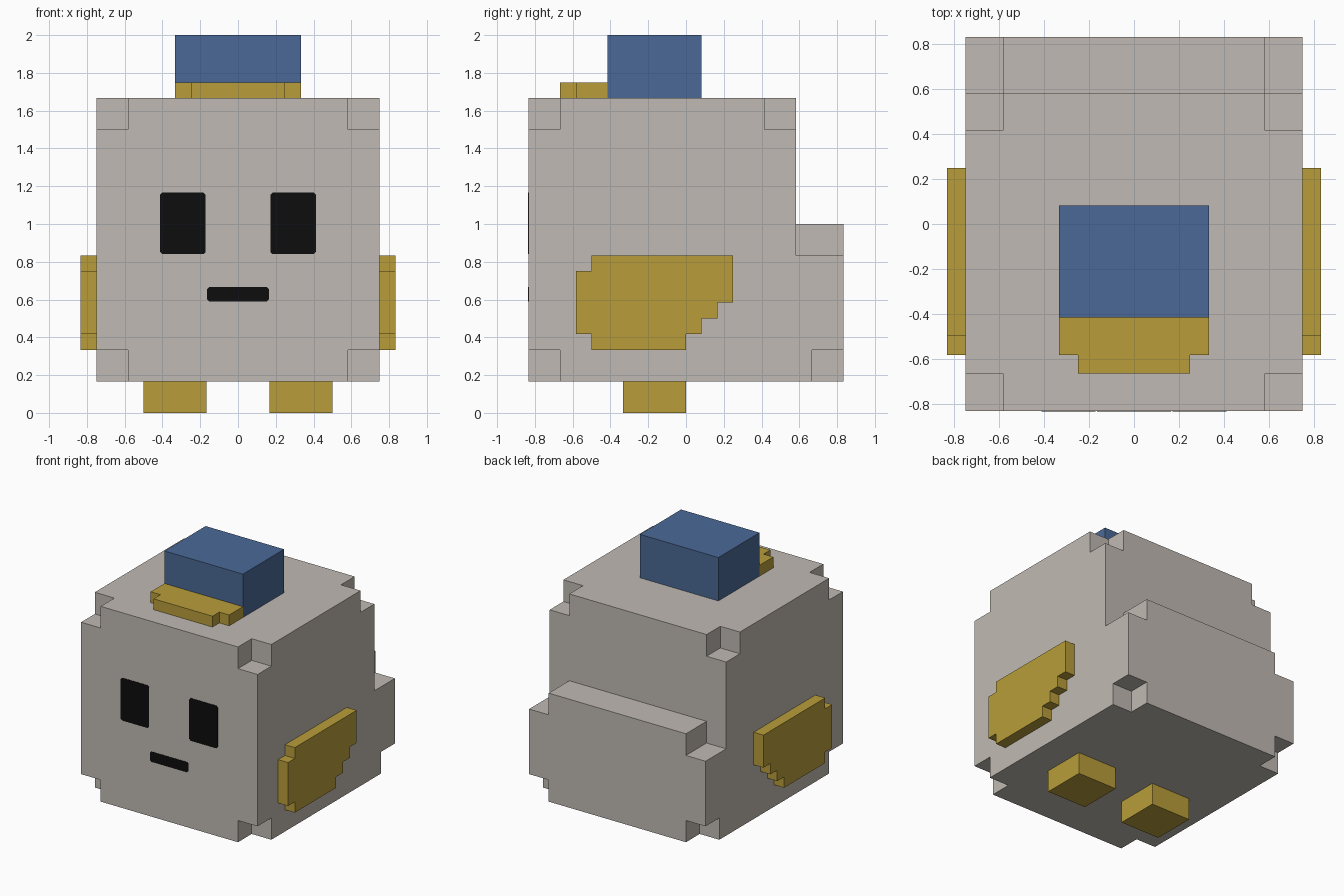
import bpy, bmesh
from mathutils import Vector

cube = bpy.data.objects.get("Cube")
if cube:
    bpy.data.objects.remove(cube, do_unlink=True)

U = 1 / 12  # one block unit


def material(name, rgb):
    m = bpy.data.materials.new(name)
    m.use_nodes = True
    m.diffuse_color = (*rgb, 1)
    bsdf = m.node_tree.nodes["Principled BSDF"]
    bsdf.inputs["Base Color"].default_value = (*rgb, 1)
    bsdf.inputs["Roughness"].default_value = 0.8
    return m


GREY = material("warm grey", (0.527, 0.491, 0.451))
GOLD = material("gold", (0.479, 0.337, 0.042))
BLUE = material("blue", (0.069, 0.141, 0.305))
BLACK = material("black", (0.004, 0.004, 0.004))


def finish(name, bm, mat):
    bmesh.ops.recalc_face_normals(bm, faces=bm.faces)
    me = bpy.data.meshes.new(name)
    bm.to_mesh(me)
    bm.free()
    ob = bpy.data.objects.new(name, me)
    bpy.context.collection.objects.link(ob)
    me.materials.append(mat)
    return ob


def prism(name, outline, axis, start, end, mat):
    """Extrude a 2D outline along an axis; all sizes in block units."""
    place = {"x": lambda a, b: (start, a, b),
             "y": lambda a, b: (a, start, b),
             "z": lambda a, b: (a, b, start)}[axis]
    bm = bmesh.new()
    face = bm.faces.new([bm.verts.new(Vector(place(a, b)) * U) for a, b in outline])
    ext = bmesh.ops.extrude_face_region(bm, geom=[face], use_keep_orig=True)
    move = Vector([(end - start) * U if axis == k else 0 for k in "xyz"])
    verts = [g for g in ext["geom"] if isinstance(g, bmesh.types.BMVert)]
    bmesh.ops.translate(bm, verts=verts, vec=move)
    return finish(name, bm, mat)


def rect(a0, a1, b0, b1):
    return [(a0, b0), (a1, b0), (a1, b1), (a0, b1)]


def add_box(bm, x, y, z):
    verts = bmesh.ops.create_cube(bm, size=1)["verts"]
    for v in verts:
        v.co = Vector([r[0] if c < 0 else r[1] for c, r in zip(v.co, (x, y, z))]) * U


# Body: stepped side profile
body = prism("body", [(-10, 2), (10, 2), (10, 12), (7, 12), (7, 20), (-10, 20)],
             "x", -9, 9, GREY)

# Square notches at every corner, and at the ends of the rear step
bm = bmesh.new()
notches = [((-11, -8), (18, 21)), ((5, 8), (18, 21)), ((-11, -8), (1, 4)),
           ((8, 11), (1, 4)), ((7, 11), (10, 13))]
for y, z in notches:
    add_box(bm, (7, 10), y, z)
    add_box(bm, (-10, -7), y, z)
cutter = finish("corner_cutter", bm, GREY)
cutter.hide_render = True
mod = body.modifiers.new("corner notches", "BOOLEAN")
mod.operation = "DIFFERENCE"
mod.solver = "EXACT"
mod.object = cutter
bpy.context.view_layer.objects.active = body
bpy.ops.object.modifier_apply(modifier=mod.name)
bpy.data.objects.remove(cutter, do_unlink=True)

# Wings, feet and eyes, one per side
wing = [(-6, 10), (3, 10), (3, 7), (2, 7), (2, 6), (1, 6), (1, 5), (0, 5), (0, 4),
        (-6, 4), (-6, 5), (-7, 5), (-7, 9), (-6, 9)]


def plate(x0, x1, z0, z1, c=0.15):
    """Rectangle with slightly clipped corners."""
    return [(x0 + c, z0), (x1 - c, z0), (x1, z0 + c), (x1, z1 - c),
            (x1 - c, z1), (x0 + c, z1), (x0, z1 - c), (x0, z0 + c)]


for side, s in (("left", 1), ("right", -1)):
    prism(side + "_wing", wing, "x", 9 * s, 10 * s, GOLD)
    foot = rect(*sorted((2 * s, 6 * s)), -4, 0)
    prism(side + "_foot", foot, "z", 0, 2, GOLD)
    eye = plate(*sorted((2.05 * s, 4.95 * s)), 10.08, 14)
    prism(side + "_eye", eye, "y", -10.04, -10, BLACK)

# Mouth
prism("mouth", plate(-1.97, 1.97, 7.07, 8), "y", -10.04, -10, BLACK)

# Hat: tall crown with a stepped brim in front
prism("hat_crown", rect(-4, 4, -5, 1), "z", 20, 24, BLUE)
prism("hat_brim", [(-4, -5), (-4, -7), (-3, -7), (-3, -8), (3, -8), (3, -7),
                   (4, -7), (4, -5)], "z", 20, 21, GOLD)
